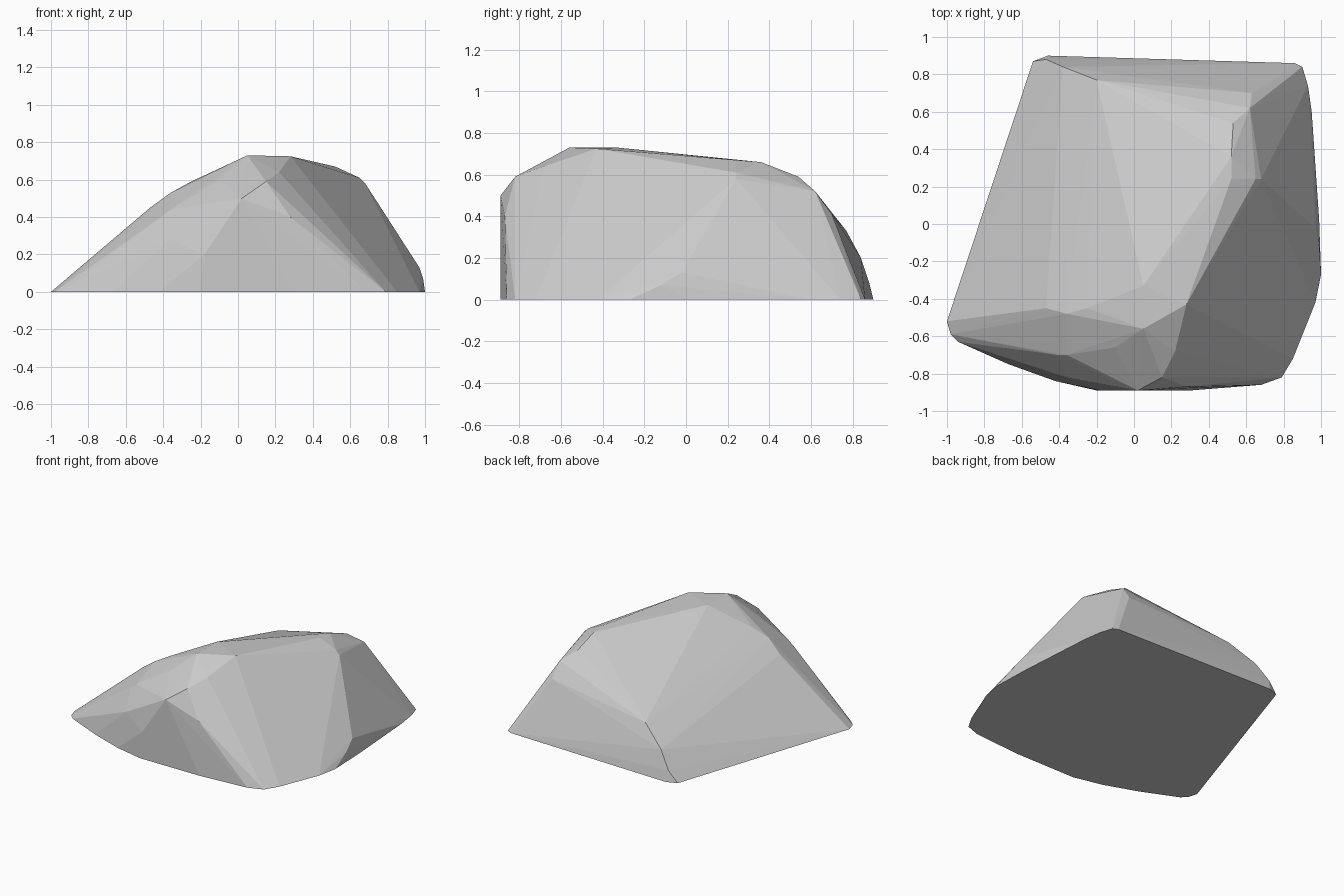
import bpy, bmesh

if "Cube" in bpy.data.objects:
    bpy.data.objects.remove(bpy.data.objects["Cube"])

# Ground outline (x, y), flat underside
base = [(-1, -.52), (-.98, -.59), (-.94, -.63), (-.67, -.75), (-.42, -.84),
        (-.2, -.89), (.3, -.89), (.68, -.86), (.79, -.82), (.85, -.72),
        (.97, -.42), (1, -.27), (.99, .02), (.95, .6), (.93, .74),
        (.9, .84), (.86, .86), (-.46, .9), (-.54, .87)]

# Crest running from the front peak to the back right shoulder
crest = [(.05, -.33, .73), (.05, -.56, .73), (.28, -.43, .725), (.52, .24, .67),
         (.52, .36, .66), (.65, .24, .61), (.68, .24, .58), (.53, .54, .59),
         (.62, .62, .52), (.63, .7, .41)]

# Front shoulder and steep front face
front = [(-.41, -.7, .4), (-.36, -.7, .44), (-.36, -.82, .28), (-.1, -.66, .6),
         (.22, -.68, .64), (.15, -.82, .59), (.02, -.89, .5), (-.18, -.89, .2),
         (.28, -.87, .4)]

# Long left slope, back left ridge and low right edge
sides = [(-.47, -.45, .45), (-.36, -.48, .53), (-.25, -.45, .59),
         (-.47, .88, .08), (-.38, .84, .2), (-.2, .77, .33),
         (.99, -.12, .07), (.97, -.02, .13)]

# Boulder: convex hull of the chiselled corners
bm = bmesh.new()
for p in [(x, y, 0) for x, y in base] + crest + front + sides:
    bm.verts.new(p)
hull = bmesh.ops.convex_hull(bm, input=bm.verts[:])
loose = {v for v in hull["geom_interior"] + hull["geom_unused"]
         if isinstance(v, bmesh.types.BMVert) and not v.link_faces}
bmesh.ops.delete(bm, geom=list(loose), context='VERTS')
bmesh.ops.dissolve_limit(bm, angle_limit=.01, verts=bm.verts[:], edges=bm.edges[:])
bmesh.ops.recalc_face_normals(bm, faces=bm.faces[:])

mesh = bpy.data.meshes.new("boulder")
bm.to_mesh(mesh)
bm.free()
boulder = bpy.data.objects.new("boulder", mesh)
bpy.context.collection.objects.link(boulder)
